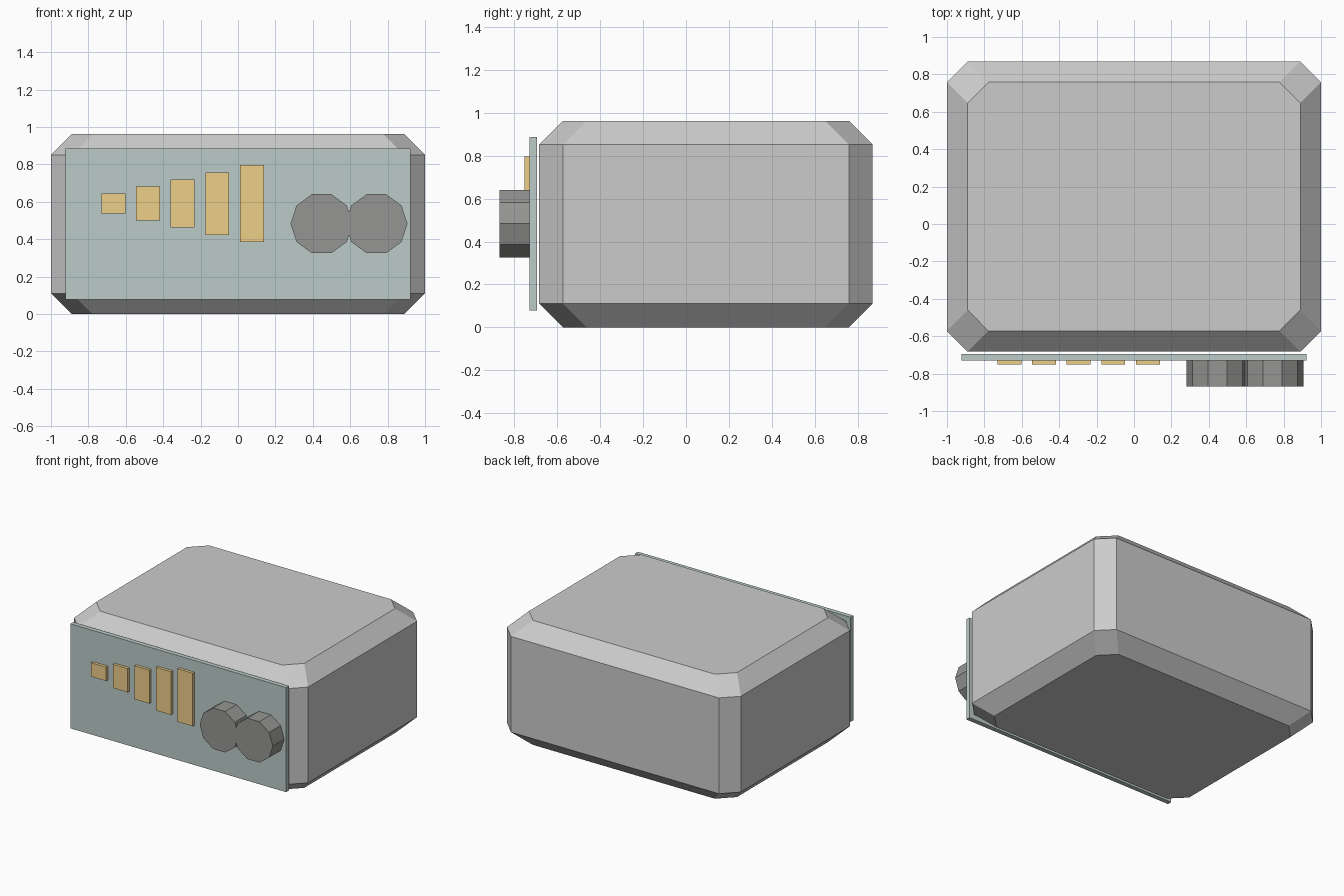
import bpy, bmesh
from math import cos, sin, pi

if "Cube" in bpy.data.objects:
    bpy.data.objects.remove(bpy.data.objects["Cube"])


def material(name, rgb):
    m = bpy.data.materials.new(name)
    m.diffuse_color = (*rgb, 1)
    m.use_nodes = True
    m.node_tree.nodes["Principled BSDF"].inputs["Base Color"].default_value = m.diffuse_color
    return m


def loft(name, rings, mat=None):
    """Closed solid skinned through rings of equal point count."""
    bm = bmesh.new()
    vs = [[bm.verts.new(p) for p in r] for r in rings]
    n = len(vs[0])
    for a, b in zip(vs, vs[1:]):
        for i in range(n):
            j = (i + 1) % n
            bm.faces.new((a[i], a[j], b[j], b[i]))
    bm.faces.new(vs[0][::-1])
    bm.faces.new(vs[-1])
    bmesh.ops.recalc_face_normals(bm, faces=bm.faces[:])
    me = bpy.data.meshes.new(name)
    bm.to_mesh(me)
    bm.free()
    ob = bpy.data.objects.new(name, me)
    bpy.context.collection.objects.link(ob)
    if mat:
        me.materials.append(mat)
    return ob


def slab(name, x, z, w, h, y0, y1, mat):
    """Box facing the front."""
    rect = [(-1, -1), (1, -1), (1, 1), (-1, 1)]
    return loft(name, [[(x + sx * w / 2, y, z + sz * h / 2) for sx, sz in rect]
                       for y in (y0, y1)], mat)


# Housing: octagonal rings with chamfered top and bottom
C, HX, HY, CY, H = 0.111, 1.0, 0.776, 0.093, 0.962


def octagon(inset, z):
    a, b = HX - inset, HY - inset
    pts = [(a, -b + C), (a, b - C), (a - C, b), (-a + C, b),
           (-a, b - C), (-a, -b + C), (-a + C, -b), (a - C, -b)]
    return [(x, y + CY, z) for x, y in pts]


loft("housing", [octagon(C, 0), octagon(0, C), octagon(0, H - C), octagon(C, H)])

# Front panel
PANEL = -0.729
slab("front_panel", 0, 0.482, 1.844, 0.808, PANEL, -0.694,
     material("panel_green_grey", (0.50, 0.60, 0.58)))

# Level bars, growing to the right
gold = material("gold", (0.85, 0.62, 0.25))
for i in range(5):
    slab(f"level_bar_{i + 1}", -0.666 + 0.185 * i, 0.591, 0.128,
         0.107 + 0.0757 * i, -0.751, PANEL, gold)

# Ten-sided knobs, slightly overlapping
dark = material("dark_grey", (0.30, 0.30, 0.29))
for name, x in (("knob_left", 0.447), ("knob_right", 0.740)):
    loft(name, [[(x + 0.166 * cos(i * pi / 5), y, 0.483 + 0.166 * sin(i * pi / 5))
                 for i in range(10)] for y in (-0.869, PANEL)], dark)
